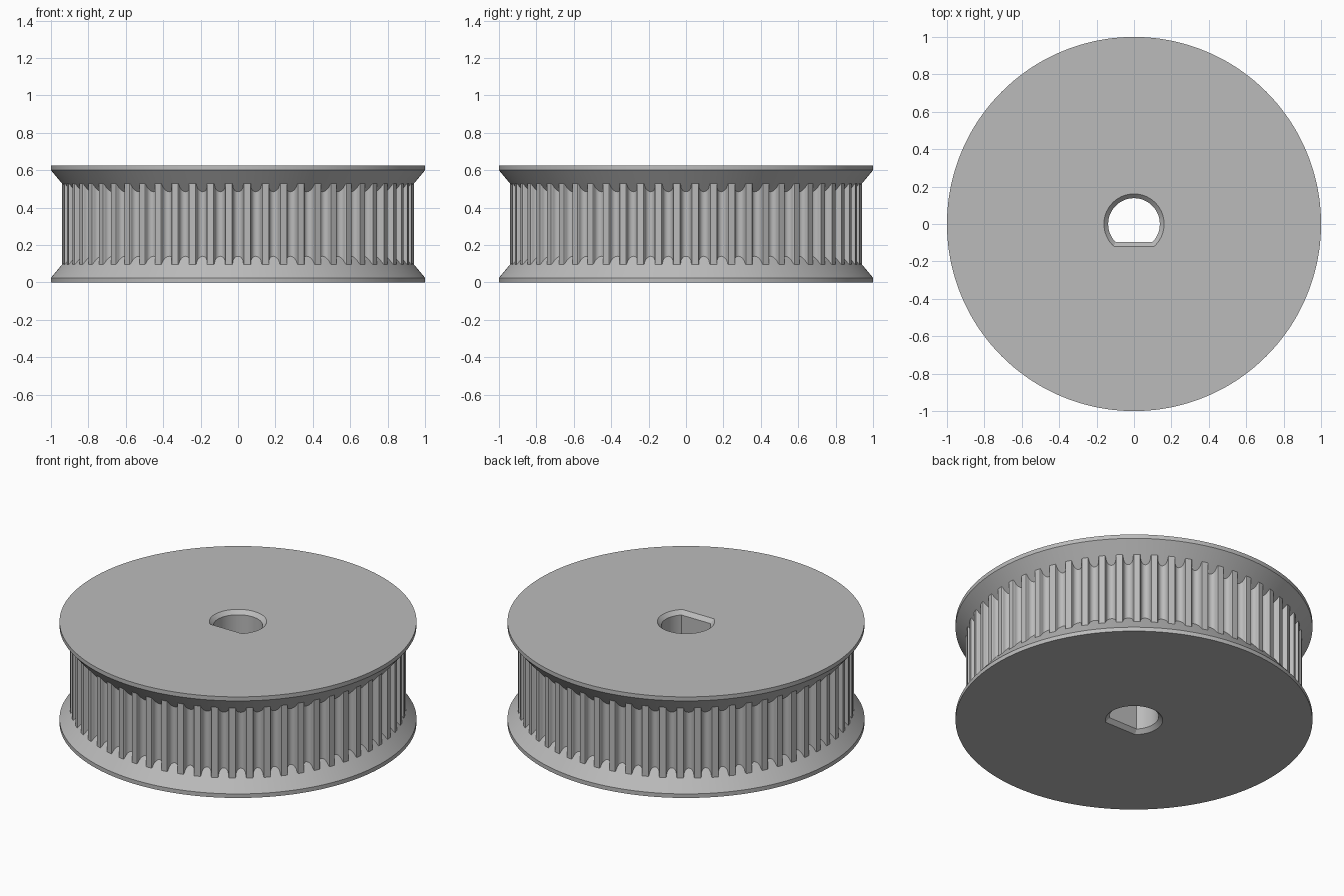
import bpy
import bmesh
from math import pi, sin, cos, asin, hypot, atan2, radians

cube = bpy.data.objects.get("Cube")
if cube:
    bpy.data.objects.remove(cube)

TEETH = 60
HEIGHT = 0.625
RIM = 0.025            # thickness of the flange edge
TIP_R = 0.942          # radius at the tooth tips
CONE = 1.207           # rise of the flange cone per unit of radius
CHAMFER = 0.023

metal = bpy.data.materials.new("grey metal")
metal.use_nodes = True
grey = (0.5, 0.5, 0.5, 1)
metal.diffuse_color = grey
metal.node_tree.nodes["Principled BSDF"].inputs["Base Color"].default_value = grey


def loft(name, rings):
    """Closed solid through rings of equal point count, capped at both ends."""
    bm = bmesh.new()
    loops = [[bm.verts.new(p) for p in ring] for ring in rings]
    n = len(loops[0])
    for low, high in zip(loops, loops[1:]):
        for i in range(n):
            j = (i + 1) % n
            bm.faces.new((low[i], low[j], high[j], high[i]))
    bm.faces.new(loops[0][::-1])
    bm.faces.new(loops[-1])
    mesh = bpy.data.meshes.new(name)
    bm.to_mesh(mesh)
    bm.free()
    mesh.materials.append(metal)
    obj = bpy.data.objects.new(name, mesh)
    bpy.context.collection.objects.link(obj)
    return obj


# Round-bottomed belt groove: (sideways offset, depth) from one lip to the other
lip = [(0.0315, 0), (0.029, 0.004), (0.028, 0.009)]
arc = [(0.028 * cos(a), 0.0095 + 0.028 * sin(a))
       for a in (pi * k / 10 for k in range(1, 10))]
groove = lip + arc + [(-x, d) for x, d in reversed(lip)]

# Toothed outline in polar form, going counter-clockwise
outline = []
for t in range(TEETH):
    centre = 2 * pi * t / TEETH
    for x, depth in reversed(groove):
        r = TIP_R - depth
        outline.append((hypot(r, x) if depth else TIP_R, centre + atan2(x, r)))
    outline.append((TIP_R, centre + pi / TEETH))


def flange_ring(z):
    return [(cos(a), sin(a), z) for r, a in outline]


def tooth_ring(top):
    ring = []
    for r, a in outline:
        z = RIM + (1 - r) * CONE
        ring.append((r * cos(a), r * sin(a), HEIGHT - z if top else z))
    return ring


# Pulley: two flanges with conical inner sides and the toothed belt face
pulley = loft("toothed_pulley", [
    flange_ring(0), flange_ring(RIM), tooth_ring(False),
    tooth_ring(True), flange_ring(HEIGHT - RIM), flange_ring(HEIGHT)])


# D-shaped shaft bore, chamfered at both ends
def bore_ring(z, grow):
    radius, flat = 0.138 + grow, 0.096 + grow
    start = -asin(flat / radius)
    sweep = pi - 2 * start
    return [(radius * cos(start + sweep * k / 72),
             radius * sin(start + sweep * k / 72), z) for k in range(73)]


over = 0.02
bore = loft("bore_cutter", [
    bore_ring(-over, CHAMFER + over), bore_ring(CHAMFER, 0),
    bore_ring(HEIGHT - CHAMFER, 0), bore_ring(HEIGHT + over, CHAMFER + over)])
bore.hide_render = True

cut = pulley.modifiers.new("shaft bore", 'BOOLEAN')
cut.operation = 'DIFFERENCE'
cut.solver = 'EXACT'
cut.object = bore

bpy.ops.object.select_all(action='DESELECT')
pulley.select_set(True)
bpy.context.view_layer.objects.active = pulley
bpy.ops.object.modifier_apply(modifier=cut.name)
bpy.data.objects.remove(bore)
bpy.ops.object.shade_smooth_by_angle(angle=radians(28))
